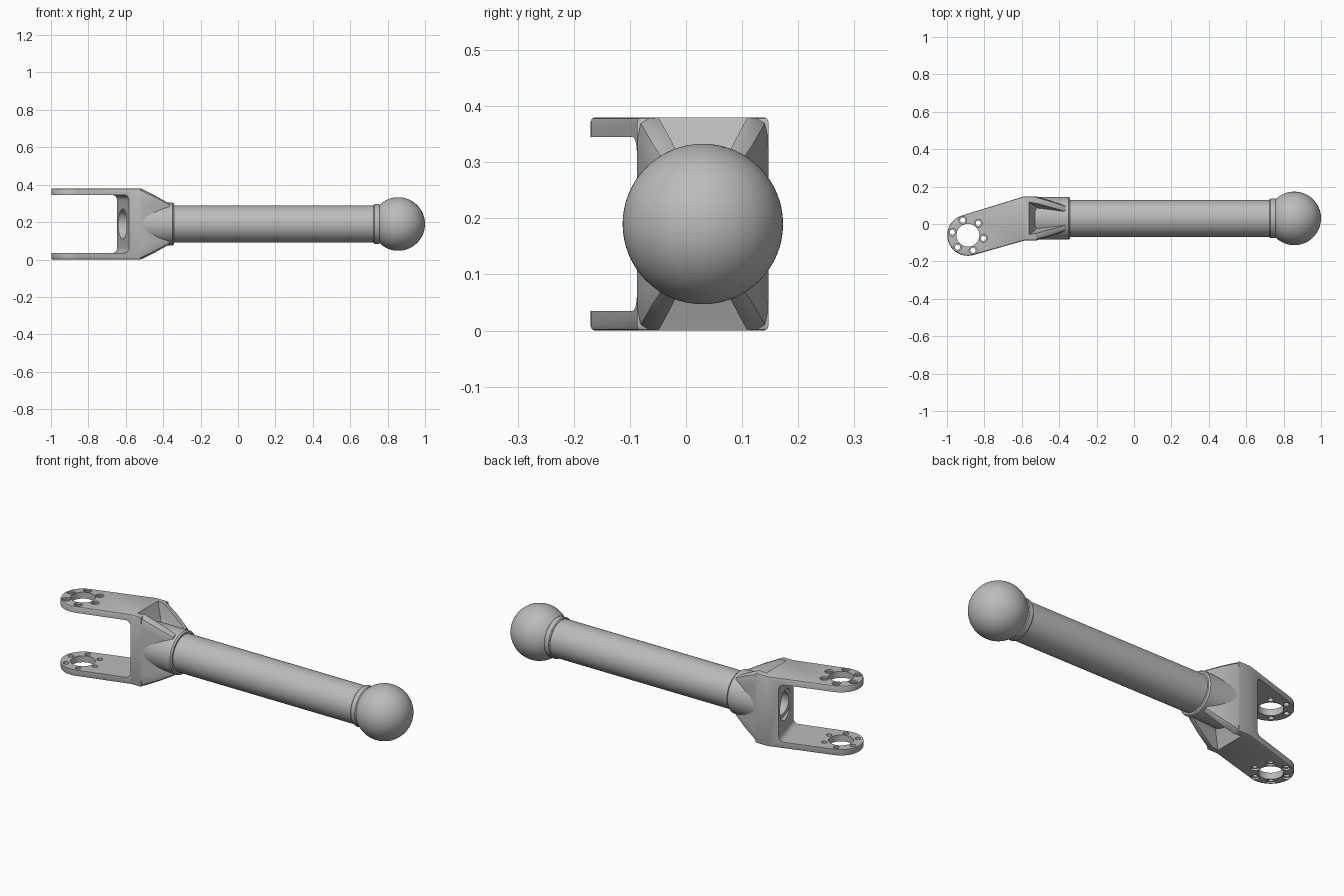
import bpy, bmesh, math
from mathutils import Vector, Matrix

if "Cube" in bpy.data.objects:
    bpy.data.objects.remove(bpy.data.objects["Cube"])

AY, AZ = 0.03, 0.19              # shaft axis
PIVOT = Vector((-0.888, -0.06))  # centre of the fork eyes
EYE_R = 0.11

metal = bpy.data.materials.new("plain grey metal")
metal.use_nodes = True
GREY = (0.5, 0.5, 0.5, 1)
metal.diffuse_color = GREY
metal.node_tree.nodes["Principled BSDF"].inputs["Base Color"].default_value = GREY


def add_object(name, bm, cutter=False):
    bmesh.ops.recalc_face_normals(bm, faces=bm.faces)
    mesh = bpy.data.meshes.new(name)
    bm.to_mesh(mesh)
    bm.free()
    ob = bpy.data.objects.new(name, mesh)
    bpy.context.collection.objects.link(ob)
    mesh.materials.append(metal)
    if cutter:
        ob.hide_render = True
        ob.hide_viewport = True
        ob.display_type = 'WIRE'
    return ob


def bridge(bm, rings, caps=True):
    """Skin a list of equal point rings."""
    rows = [[bm.verts.new(p) for p in ring] for ring in rings]
    n = len(rows[0])
    for a, b in zip(rows, rows[1:]):
        for i in range(n):
            j = (i + 1) % n
            bm.faces.new((a[i], a[j], b[j], b[i]))
    if caps:
        bm.faces.new(rows[0])
        bm.faces.new(rows[-1])


def lathe(bm, profile, n=64):
    """Turn (x, radius) points about the shaft axis."""
    bridge(bm, [[(x, AY + r * math.cos(2 * math.pi * i / n), AZ + r * math.sin(2 * math.pi * i / n))
                 for i in range(n)] for x, r in profile])


def drill(bm, centre, profile, n=32):
    """Turn (z, radius) points about an upright axis."""
    bridge(bm, [[(centre.x + r * math.cos(2 * math.pi * i / n), centre.y + r * math.sin(2 * math.pi * i / n), z)
                 for i in range(n)] for z, r in profile])


def cut(ob, *cutters):
    for c in cutters:
        mod = ob.modifiers.new("cut " + c.name, 'BOOLEAN')
        mod.operation = 'DIFFERENCE'
        mod.solver = 'EXACT'
        mod.object = c


def smooth(ob, angle=35):
    for o in bpy.context.selected_objects:
        o.select_set(False)
    ob.select_set(True)
    bpy.context.view_layer.objects.active = ob
    bpy.ops.object.shade_smooth_by_angle(angle=math.radians(angle))


# Shaft with socket collar and end ring
bm = bmesh.new()
lathe(bm, [(-0.53, 0.114), (-0.35, 0.114), (-0.342, 0.108), (-0.342, 0.099), (0.725, 0.099),
           (0.725, 0.102), (0.73, 0.106), (0.753, 0.106), (0.758, 0.102), (0.8, 0.09)])
shaft = add_object("shaft", bm)
smooth(shaft)

# Ball end
bm = bmesh.new()
bmesh.ops.create_uvsphere(bm, u_segments=64, v_segments=32, radius=0.143,
                          matrix=Matrix.Translation((0.857, AY, AZ)))
ball = add_object("ball_end", bm)
smooth(ball)

# Fork: footprint with round eye, raised to full height
outline = []
for i in range(33):
    a = math.radians(107 + 179 * i / 32)
    outline.append(PIVOT + EYE_R * Vector((math.cos(a), math.sin(a))))
outline += [Vector(p) for p in ((-0.58, -0.087), (-0.52, -0.087), (-0.52, 0.147), (-0.59, 0.147))]
bm = bmesh.new()
bridge(bm, [[(p.x, p.y, z) for p in outline] for z in (0, 0.38)])
bmesh.ops.recalc_face_normals(bm, faces=bm.faces)
rims = [e for e in bm.edges if abs(e.verts[0].co.z - e.verts[1].co.z) < 1e-5]
bmesh.ops.bevel(bm, geom=rims, offset=0.008, segments=2, profile=0.5, affect='EDGES')
fork = add_object("fork", bm)

# Slot between the two arms, square to the bent arm, with rounded corners
bm = bmesh.new()
bmesh.ops.create_cube(bm, size=1, matrix=Matrix.Translation((-0.35, 0, 0)) @ Matrix.Diagonal((0.7, 0.9, 0.31, 1)))
inner = [e for e in bm.edges if all(v.co.x > -0.1 for v in e.verts)
         and abs(e.verts[0].co.y - e.verts[1].co.y) > 0.1]
bmesh.ops.bevel(bm, geom=inner, offset=0.028, segments=6, profile=0.5, affect='EDGES')
bm.transform(Matrix.Translation((-0.617, AY, AZ)) @ Matrix.Rotation(math.radians(16.5), 4, 'Z'))
slot = add_object("slot_cutter", bm, True)

# Stepped bore in the fork wall
bm = bmesh.new()
lathe(bm, [(-0.75, 0.08), (-0.595, 0.08), (-0.595, 0.06), (-0.55, 0.06)])
bore = add_object("bore_cutter", bm, True)

# Eye hole and six countersunk bolt holes, through both arms
bm = bmesh.new()
drill(bm, PIVOT, [(-0.1, 0.061), (0.5, 0.061)], 48)
for k in range(6):
    a = math.radians(49 + 60 * k)
    hole = PIVOT + 0.085 * Vector((math.cos(a), math.sin(a)))
    drill(bm, hole, [(-0.01, 0.021), (0.01, 0.021), (0.01, 0.014),
                     (0.37, 0.014), (0.37, 0.021), (0.39, 0.021)], 20)
holes = add_object("hole_cutter", bm, True)


# Shoulder: box section narrowing to the collar, leaving four corner ribs
def box_ring(x, hy, hz, n=64):
    ring = []
    for i in range(n):
        c, s = math.cos(2 * math.pi * i / n), math.sin(2 * math.pi * i / n)
        k = (abs(c) ** 12 + abs(s) ** 12) ** (-1 / 12)
        ring.append((x, AY + hy * c * k, AZ + hz * s * k))
    return ring


bm = bmesh.new()
bridge(bm, [box_ring(-0.55, 0.117, 0.19), box_ring(-0.52, 0.117, 0.19),
            box_ring(-0.44, 0.094, 0.15), box_ring(-0.365, 0.066, 0.108)])
shoulder = add_object("shoulder", bm)

# Scoops between the ribs, above and below
scoops = []
for name, side in (("upper_scoop_cutter", 1), ("lower_scoop_cutter", -1)):
    bm = bmesh.new()
    rings = []
    for x0, h0, x1, h1, dz in ((-0.525, 0.062, -0.34, 0.03, 0.095), (-0.57, 0.092, -0.34, 0.05, 0.21)):
        rings.append([(x, AY + y, AZ + side * dz)
                      for x, y in ((x0, -h0), (x1, -h1), (x1, h1), (x0, h0))])
    bridge(bm, rings)
    bmesh.ops.recalc_face_normals(bm, faces=bm.faces)
    low = [e for e in bm.edges if all(abs(v.co.z - AZ) < 0.1 for v in e.verts)]
    bmesh.ops.bevel(bm, geom=low, offset=0.02, segments=4, profile=0.5, affect='EDGES')
    scoops.append(add_object(name, bm, True))

cut(fork, slot, bore, holes, *scoops)
cut(shoulder, bore, *scoops)
for ob in (fork, shoulder):
    # bake the cuts, then shade the finished surface
    bpy.context.view_layer.update()
    baked = bpy.data.meshes.new_from_object(ob.evaluated_get(bpy.context.evaluated_depsgraph_get()))
    ob.modifiers.clear()
    ob.data = baked
    smooth(ob, 30)
for c in (slot, bore, holes, *scoops):
    bpy.data.objects.remove(c)
